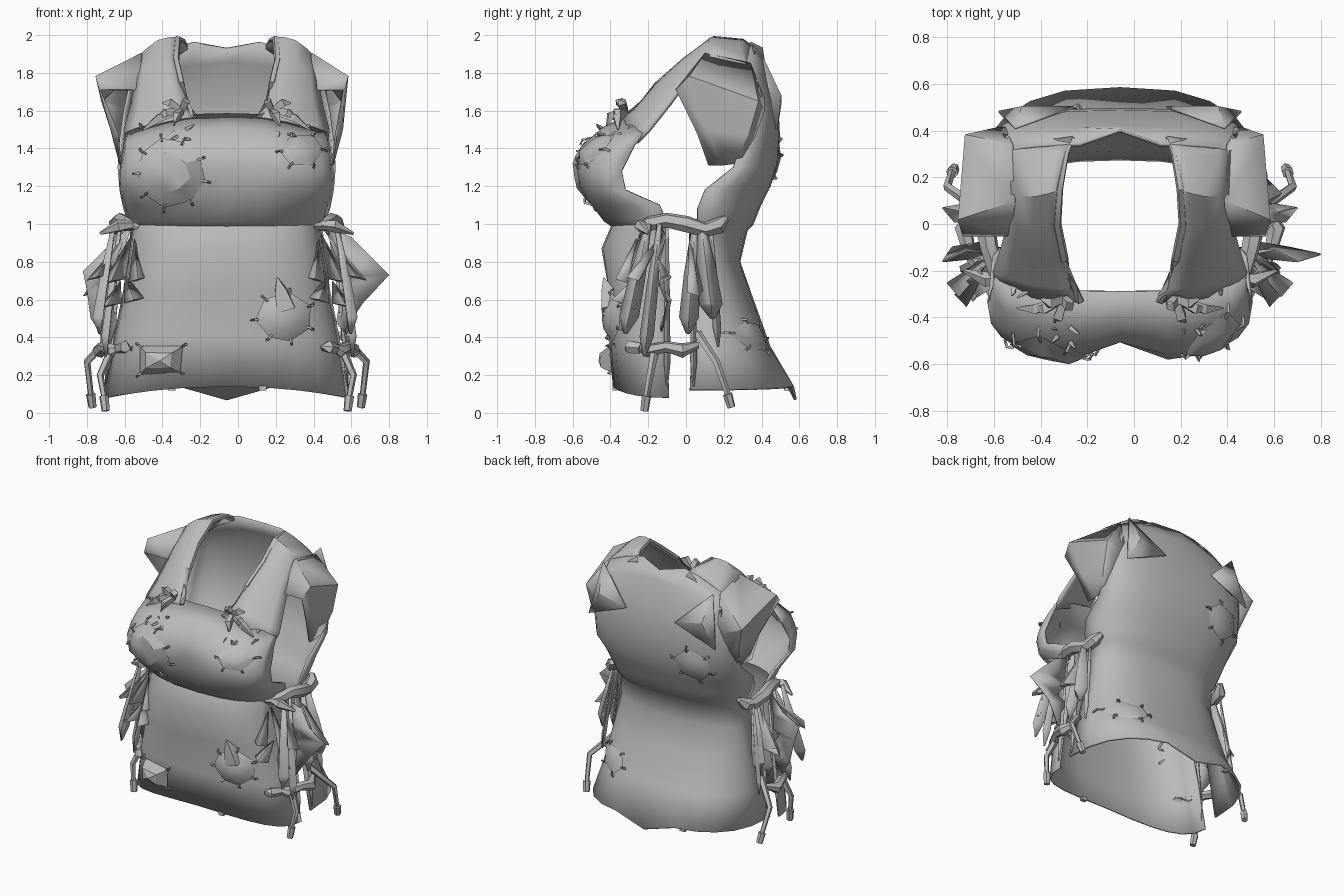
import bpy, bmesh, random
from math import sin, cos, pi, radians
from mathutils import Vector
from mathutils.bvhtree import BVHTree

random.seed(4)
cube = bpy.data.objects.get("Cube")
if cube:
    bpy.data.objects.remove(cube)

CX = -.06  # garment centre line
cloth = bpy.data.materials.new("grey cloth")
cloth.use_nodes = True
cloth.diffuse_color = (.5, .5, .5, 1)
cloth.node_tree.nodes["Principled BSDF"].inputs["Base Color"].default_value = (.5, .5, .5, 1)


def finish(bm, name, thick=0, angle=40):
    bmesh.ops.recalc_face_normals(bm, faces=bm.faces)
    me = bpy.data.meshes.new(name)
    bm.to_mesh(me)
    bm.free()
    me.materials.append(cloth)
    me.shade_smooth()
    me.set_sharp_from_angle(angle=radians(angle))
    ob = bpy.data.objects.new(name, me)
    bpy.context.collection.objects.link(ob)
    if thick:
        mod = ob.modifiers.new("thickness", "SOLIDIFY")
        mod.thickness, mod.offset = thick, 0
    return ob


def loft(bm, rows):
    grid = [[bm.verts.new(p) for p in row] for row in rows]
    for a, b in zip(grid, grid[1:]):
        for i in range(len(a) - 1):
            bm.faces.new((a[i], a[i + 1], b[i + 1], b[i]))
    return grid


def tube(bm, pts, radii, sides=5):
    pts = [Vector(p) for p in pts]
    rings = []
    for i, p in enumerate(pts):
        d = (pts[min(i + 1, len(pts) - 1)] - pts[max(i - 1, 0)]).normalized()
        u = d.orthogonal().normalized()
        v = d.cross(u)
        r = radii[min(i, len(radii) - 1)]
        rings.append([bm.verts.new(p + r * (u * cos(t) + v * sin(t)))
                      for t in (2 * pi * k / sides for k in range(sides))])
    for a, b in zip(rings, rings[1:]):
        for k in range(sides):
            j = (k + 1) % sides
            bm.faces.new((a[k], a[j], b[j], b[k]))
    bm.faces.new(rings[0])
    bm.faces.new(rings[-1])


def panel(name, rows, hem_dip, neck_dip):
    """Rows: centre z, side z, half width, centre y, side y, centre valley."""
    bm = bmesh.new()
    out = []
    for zc, zs, w, yc, ys, valley in rows:
        line = []
        for i in range(13):
            t = -pi / 2 + pi * i / 12
            u = abs(sin(t)) ** .74
            y = ys + (yc - ys) * abs(cos(t)) ** .78 + (valley if i == 6 else 0)
            line.append((CX + (w * u if t > 0 else -w * u), y, zc + (zs - zc) * u * u))
        out.append(line)
    grid = loft(bm, out)
    grid[0][6].co.z -= hem_dip
    grid[-1][6].co.z -= neck_dip
    bm.normal_update()
    tree = BVHTree.FromBMesh(bm)
    finish(bm, name, .015, 50)
    return tree


# Front and back body panels
front = panel("front_panel", [
    (.14, .08, .64, -.38, -.09, 0), (.4, .4, .59, -.4, -.1, 0),
    (.65, .65, .54, -.41, -.1, .02), (.87, .87, .51, -.44, -.1, 0),
    (.99, 1, .5, -.39, -.1, 0), (1.02, 1.03, .52, -.43, -.11, 0),
    (1.1, 1.1, .54, -.5, -.14, .03), (1.2, 1.18, .56, -.56, -.32, .06),
    (1.31, 1.28, .56, -.58, -.34, .08), (1.41, 1.36, .55, -.56, -.3, .06),
    (1.51, 1.42, .54, -.45, -.27, .02), (1.59, 1.48, .53, -.29, -.22, 0)], 0, .01)
back = panel("back_panel", [
    (.14, .12, .64, .58, .02, 0), (.35, .35, .59, .44, .03, 0),
    (.6, .6, .54, .35, .04, 0), (.8, .8, .5, .28, .05, 0),
    (.97, .97, .49, .32, .05, 0), (1, 1, .51, .35, .06, 0),
    (1.1, 1.08, .54, .39, .06, 0), (1.2, 1.18, .56, .44, .1, 0),
    (1.32, 1.3, .57, .48, .25, 0), (1.47, 1.45, .56, .49, .3, 0),
    (1.66, 1.6, .54, .48, .35, 0), (1.86, 1.74, .51, .41, .34, 0),
    (1.98, 1.84, .47, .34, .3, .06)], .07, .05)

SIDES = ((1, "left"), (-1, "right"))


def place(s, pts):
    return [Vector((CX + s * x, y, z)) for x, y, z in pts]


# Shoulder straps and stiff sleeve caps; strap ends tuck into the panels
inner = [(.17, -.33, 1.56), (.2, -.27, 1.6), (.24, -.15, 1.74), (.27, 0, 1.87), (.26, .15, 1.98),
         (.23, .3, 1.97), (.2, .37, 1.92)]
outer = [(.53, -.26, 1.43), (.54, -.2, 1.49), (.5, -.08, 1.64), (.48, 0, 1.75), (.46, .13, 1.88),
         (.47, .31, 1.84), (.5, .38, 1.72)]
for s, side in SIDES:
    bm = bmesh.new()
    rows = []
    for a, b in zip(place(s, inner), place(s, outer)):
        crown = Vector((0, -.02, .035))
        rows.append([a.lerp(b, t) + crown * sin(pi * t) for t in (0, .2, .5, .8, 1)])
    loft(bm, rows)
    finish(bm, side + "_shoulder_strap", .02)
    # rolled collar edge beside the neck
    bm = bmesh.new()
    tube(bm, place(s, inner), [.02, .02, .02, .02, .018, .012, .006])
    finish(bm, side + "_collar_roll")

    # the right cap stands out a little further
    out = .64 if s > 0 else .69
    bm = bmesh.new()
    loft(bm, [place(s, r) for r in (
        [(.46, -.05, 1.71), (.45, .1, 1.9), (.46, .34, 1.85), (.49, .41, 1.66)],
        [(out - .02, -.05, 1.71), (out, .02, 1.78), (out - .03, .38, 1.65), (.52, .41, 1.6)],
        [(.58, .06, 1.48), (.61, .12, 1.5), (.6, .33, 1.47), (.55, .36, 1.46)],
        [(.56, .12, 1.31), (.56, .18, 1.31), (.56, .26, 1.32), (.56, .29, 1.34)])])
    finish(bm, side + "_sleeve_cap", .012, 25)

    # loose triangular flap over the shoulder blade
    bm = bmesh.new()
    flap = place(s, [(.2, .5, 1.63), (.45, .41, 1.87), (.52, .48, 1.5), (.42, .5, 1.68)])
    v = [bm.verts.new(p) for p in flap]
    for i, j in ((0, 1), (1, 2), (2, 0)):
        bm.faces.new((v[i], v[j], v[3]))
    finish(bm, side + "_shoulder_blade_flap", .01, 25)


def on_body(x, z, face, lift):
    tree = front if face < 0 else back
    hit, normal = tree.ray_cast(Vector((x, face * 2, z)), Vector((0, -face, 0)))[:2]
    if hit is None:
        hit, normal = tree.find_nearest(Vector((x, face * .4, z)))[:2]
    return hit + normal * (lift if normal.y * face > 0 else -lift)


def patch(name, x, z, w, h, face, sides, bulge, turn=0):
    """Ragged cloth patch with stitches around its edge."""
    bm = bmesh.new()
    ring = []
    for k in range(sides):
        t = 2 * pi * k / sides + turn
        r = random.uniform(.9, 1.1)
        ring.append((w * cos(t) * r, h * sin(t) * r))
    mid = bm.verts.new(on_body(x, z, face, bulge))
    loops = [[bm.verts.new(on_body(x + a * f, z + b * f, face, g)) for a, b in ring]
             for f, g in ((.55, bulge * .7 + .01), (1, .018))]
    for k in range(sides):
        j = (k + 1) % sides
        bm.faces.new((mid, loops[0][k], loops[0][j]))
        bm.faces.new((loops[0][k], loops[1][k], loops[1][j], loops[0][j]))
    for px, pz in ring:
        tube(bm, [on_body(x + px * f, z + pz * f, face, g)
                  for f, g in ((.88, .022), (1.02, .033), (1.15, .01))], [.008], 4)
    finish(bm, name, 0, 30)


patch("chest_patch", -.36, 1.28, .18, .17, -1, 9, .03, .4)
patch("small_chest_patch", .33, 1.38, .12, .09, -1, 6, .03)
patch("belly_patch", .24, .5, .14, .13, -1, 7, .06, .5)
patch("hem_patch", -.4, .28, .15, .1, -1, 4, .1, pi / 4)
patch("back_patch", -.38, 1.33, .14, .12, 1, 6, .03, .3)
patch("back_hem_patch", .34, .4, .13, .08, 1, 6, .03, .2)

# Torn peak above the belly patch
bm = bmesh.new()
tube(bm, [on_body(x, z, -1, g) for x, z, g in ((.25, .55, .02), (.22, .65, .03), (.2, .72, .04))],
     [.07, .045, .004], 4)
finish(bm, "belly_patch_peak", 0, 30)

# Knotted bows at the strap fronts, with frayed ends
for s, side in SIDES:
    bm = bmesh.new()
    knot = Vector((CX + s * .24, -.32, 1.6))
    for dx, dy, dz in ((.1, 0, .04), (-.04, -.02, .05), (.14, -.04, -.05), (.04, -.1, -.08), (.2, -.04, -.1)):
        end = knot + Vector((s * dx, dy, dz))
        tube(bm, [knot, knot.lerp(end, .6) + Vector((0, -.02, .02)), end], [.02, .028, .006], 4)
    finish(bm, side + "_strap_bow", 0, 30)
    bm = bmesh.new()
    for k in range(6):
        x, z = CX + s * random.uniform(.2, .46), random.uniform(1.42, 1.53)
        p = on_body(x, z, -1, .005)
        d = Vector((random.uniform(-.05, .05), -.03, random.uniform(-.05, .03)))
        tube(bm, [p, p + d * .6, p + d], [.014, .01, .003], 4)
    finish(bm, side + "_frayed_threads", 0, 30)

# Side lacing: ties, dangling cords, torn strips and fanned scraps
for s, side in SIDES:
    bm = bmesh.new()
    tube(bm, place(s, [(.42, -.28, .98), (.53, -.2, 1), (.56, -.1, 1.02), (.58, 0, 1.0),
                       (.56, .1, .97), (.55, .17, .99), (.52, .21, 1.03)]),
         [.012, .04, .04, .045, .04, .045, .02], 6)
    tube(bm, place(s, [(.46, -.22, 1.0), (.57, -.24, .99), (.67, -.2, .95)]), [.015, .035, .008])
    finish(bm, side + "_upper_tie")
    bm = bmesh.new()
    tube(bm, place(s, [(.53, -.27, .36), (.6, -.2, .33), (.65, -.1, .35), (.67, -.02, .33), (.63, .06, .36)]),
         [.015, .035, .03, .04, .02], 6)
    tube(bm, place(s, [(.57, -.24, .34), (.54, -.3, .35), (.5, -.31, .34)]), [.03, .035, .015])
    finish(bm, side + "_lower_tie")

    for label, path in (("front_cord", [(.6, -.16, .36), (.67, -.19, .2), (.65, -.21, .09), (.64, -.22, .01)]),
                        ("back_cord", [(.6, .06, .42), (.74, .16, .27), (.72, .22, .1), (.71, .24, .03)])):
        bm = bmesh.new()
        pts = place(s, path)
        tube(bm, pts, [.024, .02, .016, .016])
        tube(bm, [pts[2], pts[3]], [.026, .022], 6)
        finish(bm, side + "_" + label)

    bm = bmesh.new()
    for y, drift, low, wide in ((-.2, -.12, .42, .05), (-.14, -.08, .3, .035), (-.1, 0, .14, .015),
                                (.05, -.04, .42, .05), (.08, .06, .5, .06), (.13, .04, .35, .02),
                                (.04, 0, .14, .015)):
        x = .54 + random.uniform(0, .05)
        lines = []
        for t, k in ((0, .3), (.45, .8), (.85, 1), (1, .15)):
            px, py, pz = x + .08 * t, y + drift * t, 1 + (low - 1) * t
            lines.append(place(s, [(px, py - wide * k, pz), (px + wide * k, py, pz), (px, py + wide * k, pz)]))
        loft(bm, lines)
    finish(bm, side + "_torn_strips", .008, 25)

    # fan of scraps; the left one reaches further and higher
    reach, drop = (.86, 0) if s > 0 else (.74, .08)
    bm = bmesh.new()
    rim = [(.5, -.14, 1), (.66, -.11, .93 - drop), (.76, -.16, .83 - drop), (reach, -.13, .73 - drop),
           (.72, -.1, .58 - drop), (.62, -.13, .43 - drop)]
    hub = place(s, [(.54, -.12, .96), (.56, -.14, .8), (.6, -.08, .72), (.62, -.14, .68),
                    (.6, -.08, .6), (.58, -.13, .48)])
    loft(bm, [hub, place(s, rim)])
    # root of each folded scrap, then its low tip
    for root, (px, py, pz) in (((.5, -.24, .95), (.62, -.28, .68)), ((.49, -.26, .92), (.48, -.34, .69)),
                               ((.54, -.26, .72), (.5, -.36, .58)), ((.56, -.22, .7), (.64, -.3, .55)),
                               ((.53, -.12, .95), (.7, -.28, .7)), ((.54, .02, .95), (.72, .04, .62))):
        tip = place(s, [root, (px - .08, py + .05, pz + .03), (px + .04, py + .03, pz), (px - .01, py - .03, pz + .02)])
        v = [bm.verts.new(p) for p in tip]
        for f in ((0, 1, 3), (0, 3, 2), (1, 2, 3)):
            bm.faces.new([v[i] for i in f])
    finish(bm, side + "_fanned_scraps", .008, 20)

# Small tags on the hem
for face, x in ((-1, .13), (1, -.35)):
    bm = bmesh.new()
    p = on_body(x, .16, face, 0)
    tube(bm, [p + Vector((-.02, 0, -.03)), p + Vector((.02, 0, -.03))], [.018], 4)
    finish(bm, ("front" if face < 0 else "back") + "_hem_tag", 0, 20)
